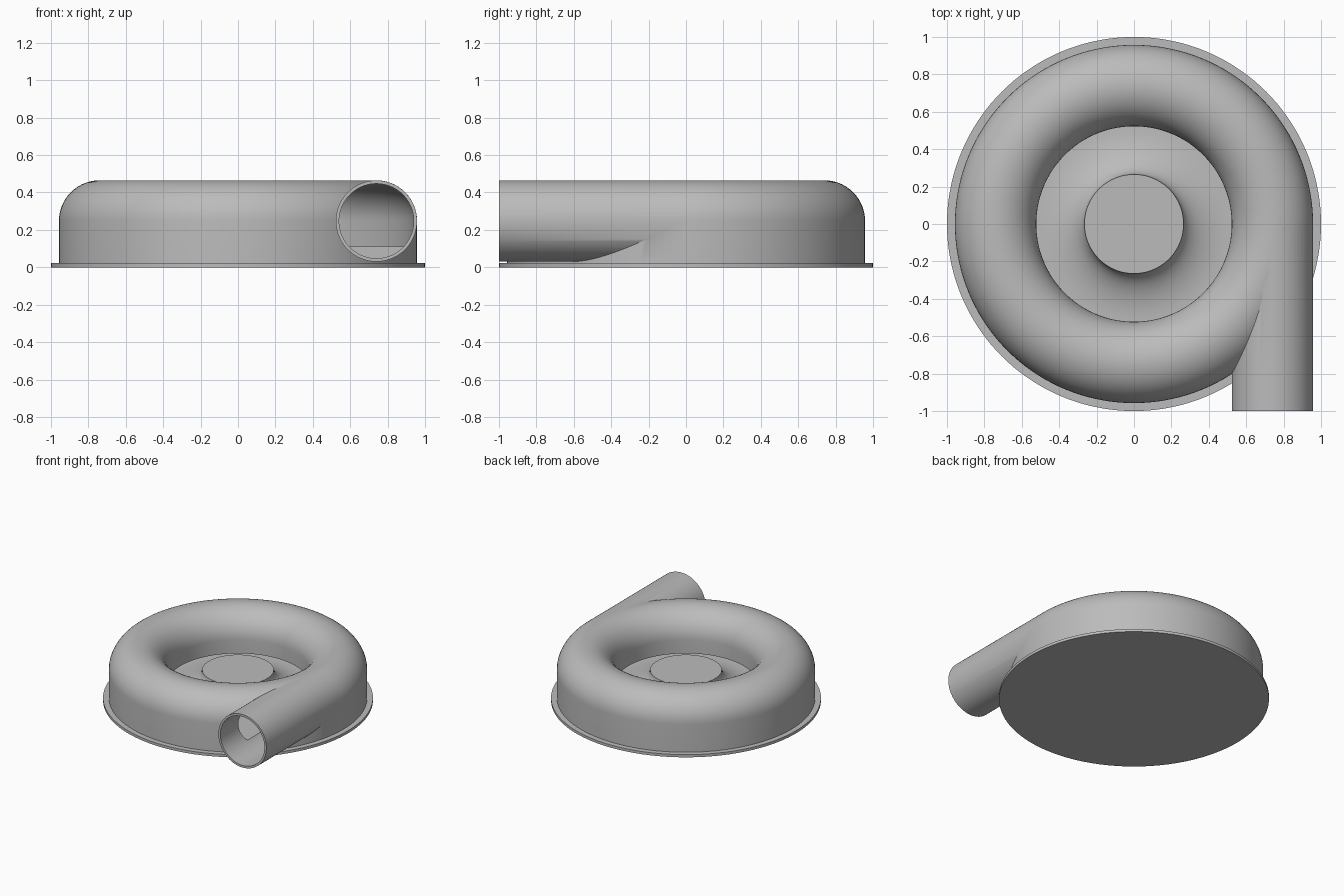
import bpy, bmesh, math
from mathutils import Matrix, Vector

cube = bpy.data.objects.get("Cube")
if cube:
    bpy.data.objects.remove(cube, do_unlink=True)

grey = bpy.data.materials.new("plain grey")
grey.use_nodes = True
COLOUR = (0.5, 0.5, 0.5, 1)
grey.diffuse_color = COLOUR
grey.node_tree.nodes["Principled BSDF"].inputs["Base Color"].default_value = COLOUR

SEGMENTS = 144
RING, MID_Z = 0.74, 0.2475      # centre line of the volute tube
OUTER, INNER = 0.2175, 0.2      # outside and bore radius
FLOOR, LIP = 0.11, 0.14


def finish(name, bm):
    bmesh.ops.recalc_face_normals(bm, faces=bm.faces)
    mesh = bpy.data.meshes.new(name)
    bm.to_mesh(mesh)
    bm.free()
    mesh.materials.append(grey)
    obj = bpy.data.objects.new(name, mesh)
    bpy.context.collection.objects.link(obj)
    return obj


def lathe(name, profile):
    """Revolve a closed (radius, height) outline around z."""
    bm = bmesh.new()
    verts = [bm.verts.new((r, 0, z)) for r, z in profile]
    edges = [bm.edges.new((a, b)) for a, b in zip(verts, verts[1:] + verts[:1])]
    bmesh.ops.spin(bm, geom=verts + edges, cent=(0, 0, 0), axis=(0, 0, 1),
                   angle=math.tau, steps=SEGMENTS, use_merge=True)
    bmesh.ops.remove_doubles(bm, verts=bm.verts, dist=1e-5)
    return finish(name, bm)


def pipe(name, radius, y0, y1):
    """Solid round bar along y on the volute centre line."""
    bm = bmesh.new()
    place = (Matrix.Translation(Vector((RING, (y0 + y1) / 2, MID_Z)))
             @ Matrix.Rotation(math.pi / 2, 4, 'X'))
    bmesh.ops.create_cone(bm, cap_ends=True, segments=96, radius1=radius,
                          radius2=radius, depth=y1 - y0, matrix=place)
    return finish(name, bm)


def dome(radius, steps=28):
    """Half circle over the tube, from the inner side to the outer side."""
    return [(RING - radius * math.cos(math.pi * i / steps),
             MID_Z + radius * math.sin(math.pi * i / steps)) for i in range(steps + 1)]


def boolean(target, tool, operation):
    mod = target.modifiers.new(operation, 'BOOLEAN')
    mod.operation, mod.object, mod.solver = operation, tool, 'EXACT'
    bpy.context.view_layer.objects.active = target
    bpy.ops.object.modifier_apply(modifier=mod.name)
    bpy.data.objects.remove(tool, do_unlink=True)


# Volute housing with its open centre well
housing = lathe("volute_housing",
                [(0, 0.01), (0, FLOOR), (RING - OUTER, FLOOR)] + dome(OUTER)
                + [(RING + OUTER, 0.01)])

# Tangential outlet, then the hollow inside
boolean(housing, pipe("outlet_pipe", OUTER - 0.0005, -1, 0), 'UNION')
boolean(housing, lathe("cavity_cutter",
                       [(0.45, FLOOR + 0.001), (0.45, LIP), (RING - INNER, LIP)]
                       + dome(INNER) + [(RING + INNER, FLOOR + 0.001)]), 'DIFFERENCE')
boolean(housing, pipe("bore_cutter", INNER - 0.0005, -1.1, 0), 'DIFFERENCE')

# Flared centre hub
rim, top = 0.265, 0.25
reach = RING - OUTER - rim
flare = [(rim + reach * (1 - math.cos(t)), top - (top - FLOOR - 0.003) * math.sin(t))
         for t in (math.pi / 2 * i / 16 for i in range(17))]
hub = lathe("centre_hub", [(0, top)] + flare + [(rim + reach, 0.1), (0, 0.1)])

# Thin mounting flange
flange = lathe("base_flange", [(0, 0), (1, 0), (1, 0.022), (0, 0.022)])

bpy.ops.object.select_all(action='DESELECT')
for part in (housing, hub, flange):
    part.select_set(True)
bpy.context.view_layer.objects.active = housing
bpy.ops.object.shade_smooth_by_angle(angle=math.radians(30))
